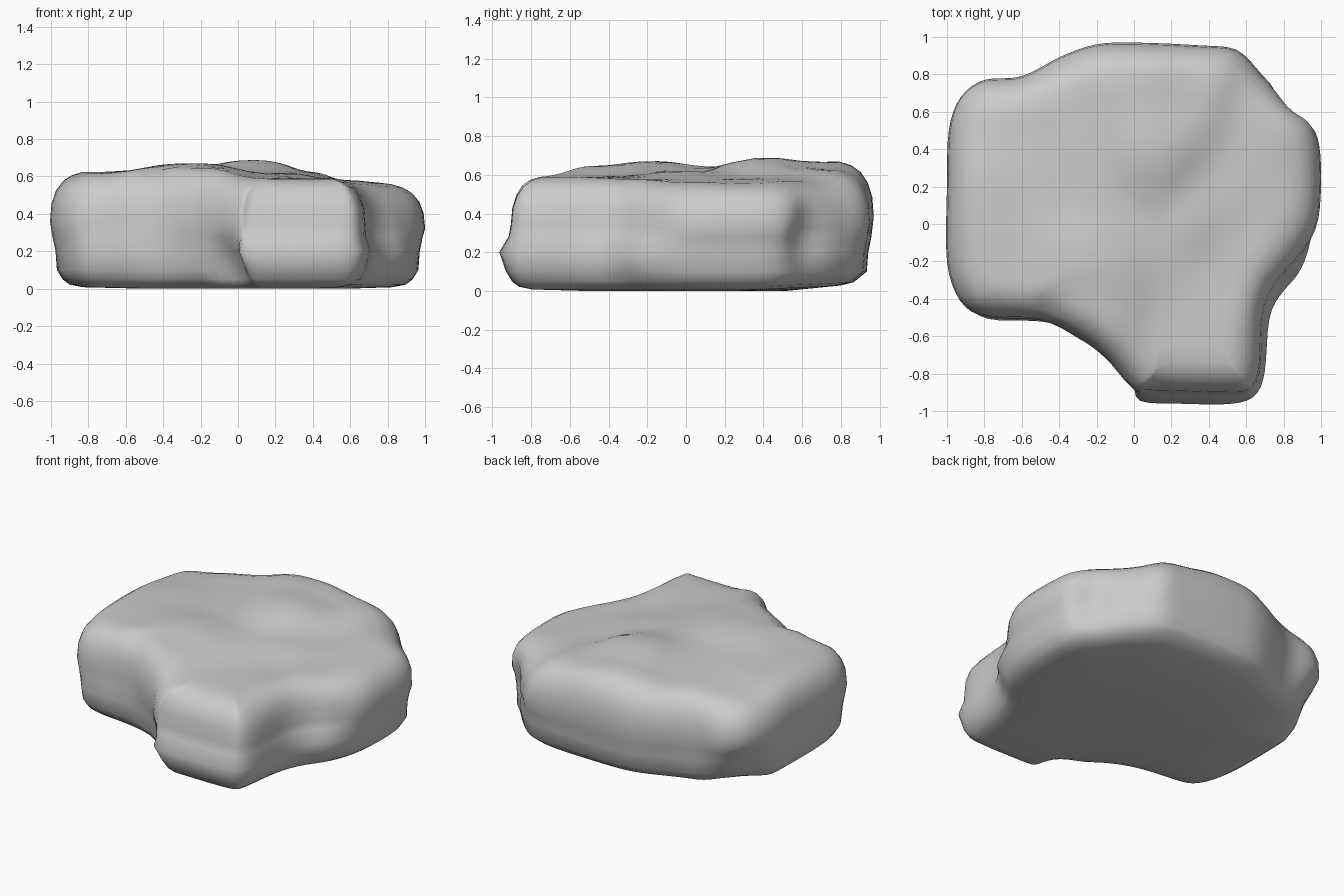
import bpy, bmesh
from mathutils import Vector

if "Cube" in bpy.data.objects:
    bpy.data.objects.remove(bpy.data.objects["Cube"])

# Plan outline, anticlockwise: x, y, extra inset of the upper half
OUTLINE = [
    (1.0, .2, 0), (.99, .42, 0), (.94, .55, 0), (.84, .65, .01), (.71, .8, .02),
    (.55, .93, 0), (.35, .955, 0), (0, .97, 0), (-.2, .96, 0), (-.38, .9, 0),
    (-.6, .79, 0), (-.8, .77, 0), (-.93, .68, 0), (-.99, .5, 0), (-1, .2, 0),
    (-1, -.2, 0), (-.93, -.41, 0), (-.8, -.525, .03), (-.5, -.535, .02),
    (-.3, -.61, 0), (-.15, -.72, 0), (-.04, -.86, .01), (.02, -.95, .06),
    (.25, -.96, .06), (.48, -.965, .06), (.64, -.935, .05), (.71, -.8, .04),
    (.73, -.5, .04), (.8, -.36, .055), (.9, -.24, .055), (.98, -.03, .01)]

# Top surface heights: x, y, z
TOP = [(-.8, .1, .625), (-.8, -.3, .615), (-.8, .6, .595), (-.25, -.2, .675),
       (-.35, .25, .635), (.1, .42, .695), (0, .8, .67), (.35, .7, .63),
       (.65, .7, .56), (.55, .3, .58), (.9, .3, .55), (.8, 0, .56),
       (.5, -.2, .575), (.3, -.5, .59), (.3, -.78, .585), (-.3, -.45, .645),
       (.2, 0, .62), (-.45, .6, .625)]

# Side profile: height, inset, weight of the extra inset
LOWER = [(.008, .17, 0), (.022, .1, 0), (.05, .065, 0), (.1, .035, 0), (.2, .028, 0), (.28, .012, .8)]
UPPER = [(.58, 0, 1), (.73, .008, 1), (.84, .03, 1), (.92, .065, 1), (.97, .11, 1), (1, .17, 1)]
STEPS = 4


def top_height(p):
    num = den = 0
    for x, y, z in TOP:
        w = 1 / ((p.x - x) ** 2 + (p.y - y) ** 2 + .025) ** 2
        num += w * z
        den += w
    return num / den


def spline(points):
    n = len(points)
    out = []
    for i in range(n):
        a, b, c, d = (Vector(points[(i + k) % n]) for k in (-1, 0, 1, 2))
        for s in range(STEPS):
            t = s / STEPS
            out.append(.5 * (2 * b + (c - a) * t + (2 * a - 5 * b + 4 * c - d) * t * t
                             + (3 * b - a - 3 * c + d) * t ** 3))
    return out


curve = spline(OUTLINE)
N = len(curve)


def ring(inset, weight):
    pts = []
    for i, c in enumerate(curve):
        tangent = curve[(i + 1) % N] - curve[i - 1]
        normal = Vector((-tangent.y, tangent.x)).normalized()
        extra = max(c.z, 0)
        base = inset
        if weight < 1 and .01 < inset < .03:      # low ledge bulges out
            base *= 1 - min(1, extra / .06)
        pts.append(c.xy + normal * (base + weight * extra))
    for _ in range(int(inset * 90)):              # soften tight corners
        pts = [(pts[i - 1] + pts[i] * 2 + pts[(i + 1) % N]) / 4 for i in range(N)]
    return pts


# Boulder body: stacked rings, then caps shrinking to a centre
center = Vector((.12, 0))
rings = []
base_ring = ring(LOWER[0][1], 0)
for t in (.3, .65):
    rings.append([center.lerp(p, t).to_3d() for p in base_ring])
for z, inset, w in LOWER:
    rings.append([Vector((p.x, p.y, z + (max(0, p.y - .4) * .05 if z < .06 else 0))) for p in ring(inset, w)])
for f, inset, w in UPPER:
    rings.append([Vector((p.x, p.y, f * top_height(p))) for p in ring(inset, w)])
top_ring = ring(UPPER[-1][1], 1)
for t in (.88, .75, .6, .45, .3, .15):
    layer = [center.lerp(p, t) for p in top_ring]
    rings.append([Vector((p.x, p.y, top_height(p))) for p in layer])

# Shallow hollows worn into the sides: centre, radius, push
HOLLOWS = [((.86, .63, .28), .2, (-.03, -.03, 0)),
           ((-.06, -.8, .08), .22, (.06, .06, 0)),
           ((-.93, .68, .03), .36, (.06, -.05, .04)),
           ((-.45, -.43, .6), .12, (0, .01, -.03))]
for layer in rings:
    for v in layer:
        for c, r, push in HOLLOWS:
            d = (v - Vector(c)).length / r
            if d < 1:
                v += Vector(push) * (1 - d * d) ** 2

bm = bmesh.new()
rows = [[bm.verts.new(v) for v in layer] for layer in rings]
for a, b in zip(rows, rows[1:]):
    for i in range(N):
        j = (i + 1) % N
        bm.faces.new((a[i], a[j], b[j], b[i]))
low = bm.verts.new((center.x, center.y, 0))
high = bm.verts.new((center.x, center.y, top_height(center)))
for i in range(N):
    j = (i + 1) % N
    bm.faces.new((rows[0][j], rows[0][i], low))
    bm.faces.new((rows[-1][i], rows[-1][j], high))
bmesh.ops.recalc_face_normals(bm, faces=bm.faces)
for f in bm.faces:
    f.smooth = True
mesh = bpy.data.meshes.new("boulder")
bm.to_mesh(mesh)
bm.free()
boulder = bpy.data.objects.new("boulder", mesh)
bpy.context.collection.objects.link(boulder)
